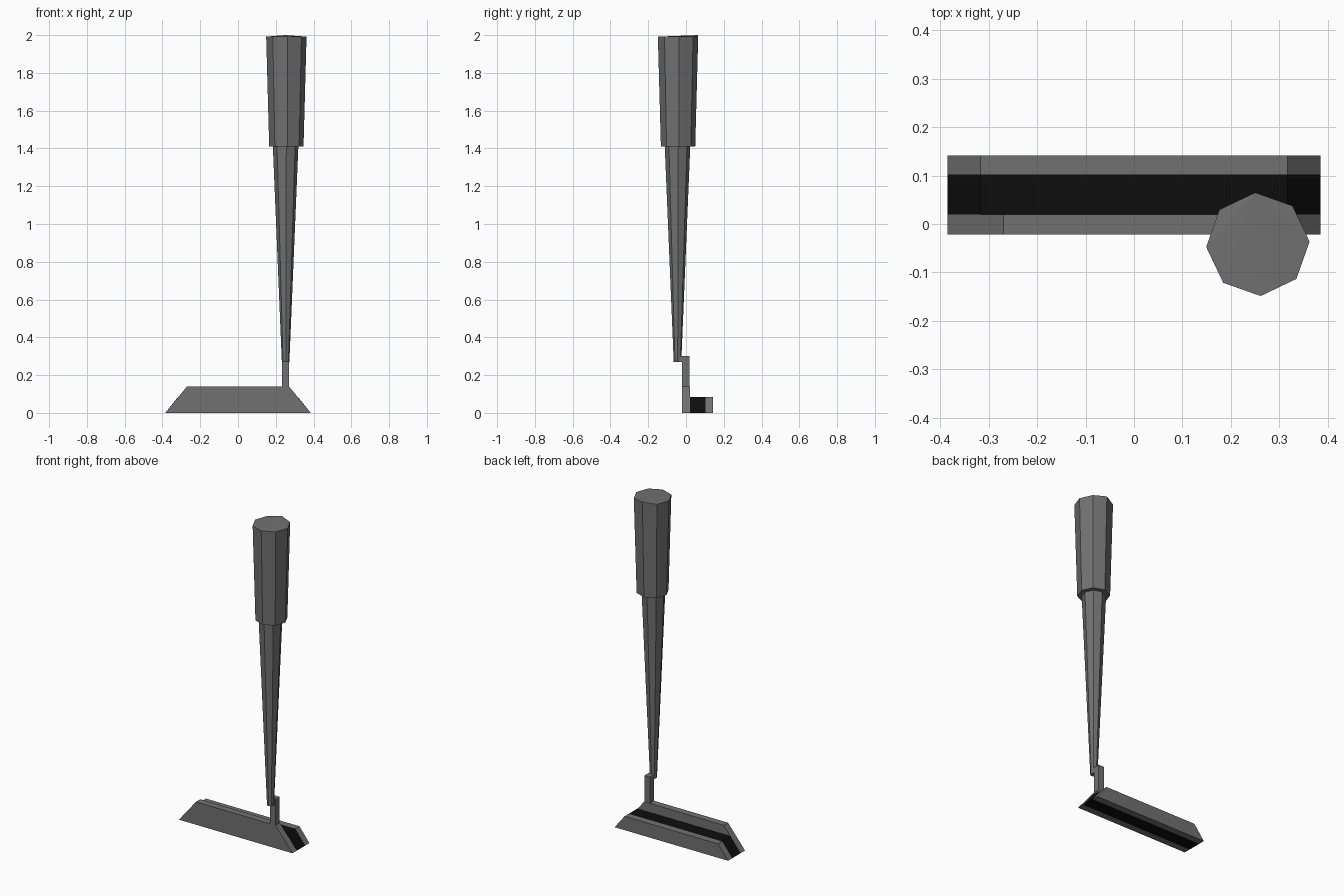
import bpy, bmesh, math
from mathutils import Vector

cube = bpy.data.objects.get("Cube")
if cube:
    bpy.data.objects.remove(cube, do_unlink=True)


def material(name, color):
    m = bpy.data.materials.new(name)
    m.use_nodes = True
    m.diffuse_color = color
    m.node_tree.nodes["Principled BSDF"].inputs["Base Color"].default_value = color
    return m


STEEL = material("steel grey", (0.165, 0.165, 0.165, 1))
BLACK = material("black", (0.004, 0.004, 0.004, 1))


def finish(name, bm, mat):
    bmesh.ops.recalc_face_normals(bm, faces=bm.faces)
    mesh = bpy.data.meshes.new(name)
    bm.to_mesh(mesh)
    bm.free()
    mesh.materials.append(mat)
    ob = bpy.data.objects.new(name, mesh)
    bpy.context.collection.objects.link(ob)
    return ob


def extrude_profile(name, points, y0, y1, mat):
    """Extrude an x-z outline from y0 to y1."""
    bm = bmesh.new()
    face = bm.faces.new([bm.verts.new((x, y0, z)) for x, z in points])
    ext = bmesh.ops.extrude_face_region(bm, geom=[face])
    moved = [v for v in ext["geom"] if isinstance(v, bmesh.types.BMVert)]
    bmesh.ops.translate(bm, verts=moved, vec=(0, y1 - y0, 0))
    return finish(name, bm, mat)


def trapezoid(bottom, top, height):
    return [(-bottom, 0), (bottom, 0), (top, height), (-top, height)]


def tapered_tube(name, r0, r1, z0, z1, center, peak=0.0):
    """Eight-sided tapered bar; peak lifts the rearmost top corner."""
    bm = bmesh.new()
    rings = []
    for r, z in ((r0, z0), (r1, z1)):
        ring = []
        for i in range(8):
            a = math.radians(3 + 45 * i)
            ring.append(bm.verts.new((center[0] + r * math.cos(a),
                                      center[1] + r * math.sin(a), z)))
        rings.append(ring)
    low, high = rings
    for i in range(8):
        j = (i + 1) % 8
        bm.faces.new((low[i], low[j], high[j], high[i]))
    bm.faces.new(low[::-1])
    # Cap fans out from the lifted rear corner
    high[2].co.z += peak
    for k in range(3, 9):
        bm.faces.new((high[2], high[k % 8], high[(k + 1) % 8]))
    return finish(name, bm, STEEL)


# Club head: tall striking plate, black channel and rear bar
extrude_profile("face_plate", trapezoid(0.385, 0.27, 0.14), -0.022, 0.02, STEEL)
extrude_profile("black_channel", trapezoid(0.385, 0.317, 0.085), 0.02, 0.102, BLACK)
extrude_profile("rear_bar", trapezoid(0.385, 0.317, 0.085), 0.102, 0.142, STEEL)

# Offset neck and the small tab that joins it to the shaft
extrude_profile("neck", [(0.233, 0.14), (0.27, 0.14), (0.27, 0.30), (0.233, 0.30)],
                -0.022, 0.018, STEEL)
extrude_profile("neck_tab", [(0.235, 0.27), (0.268, 0.27), (0.268, 0.30), (0.235, 0.30)],
                -0.055, -0.022, STEEL)

# Shaft and grip
tapered_tube("shaft", 0.020, 0.068, 0.27, 1.42, (0.252, -0.045))
tapered_tube("grip", 0.091, 0.107, 1.41, 1.992, (0.256, -0.042), peak=0.008)
